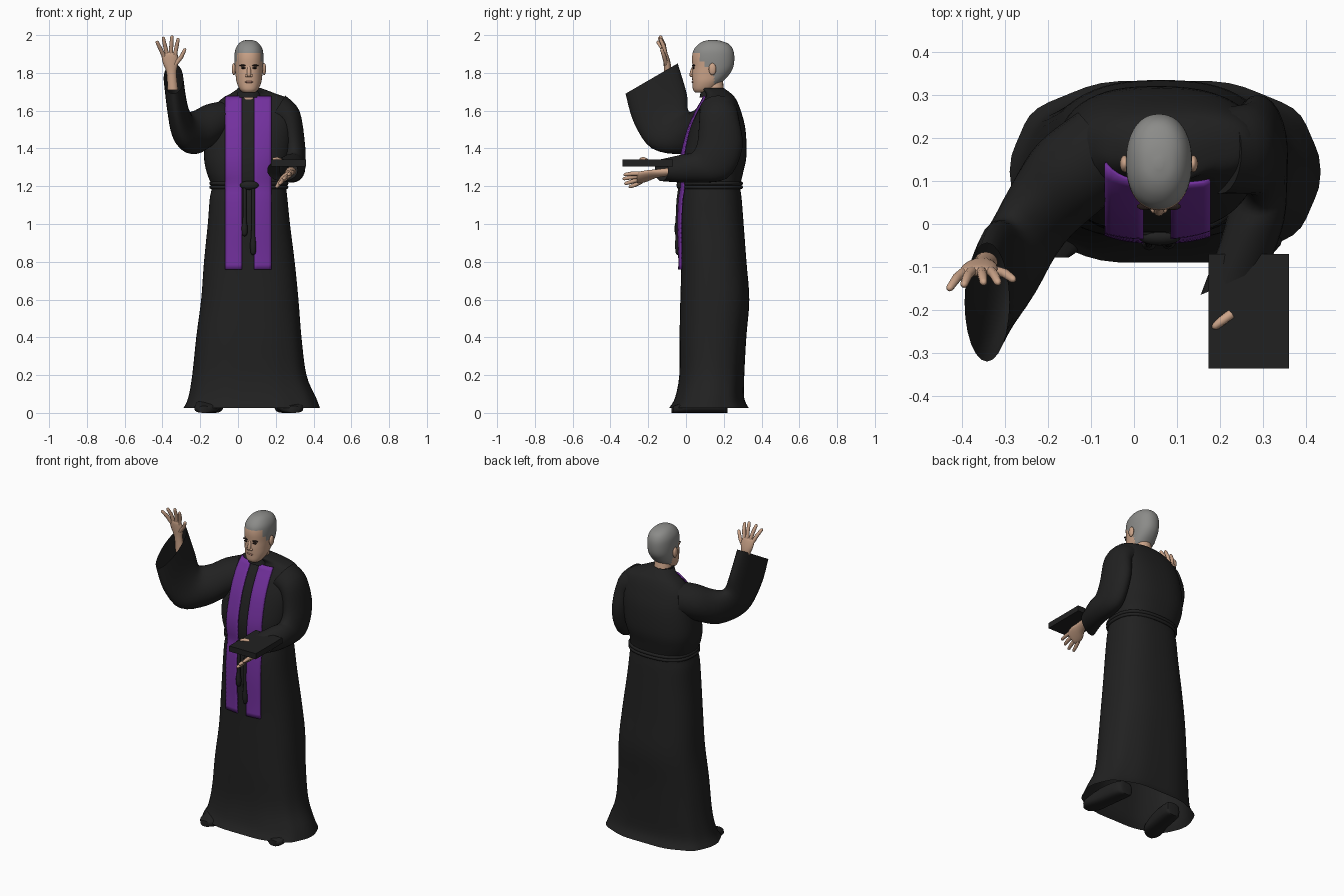
import bpy, bmesh, math
from mathutils import Vector as V

if "Cube" in bpy.data.objects:
    bpy.data.objects.remove(bpy.data.objects["Cube"])

def material(name, rgb):
    m = bpy.data.materials.new(name)
    m.diffuse_color = (*rgb, 1)
    m.use_nodes = True
    m.node_tree.nodes["Principled BSDF"].inputs["Base Color"].default_value = m.diffuse_color
    return m

BLACK = material("black cloth", (0.015, 0.015, 0.015))
PURPLE = material("purple cloth", (0.17, 0.03, 0.34))
SKIN = material("skin", (0.60, 0.37, 0.25))
HAIR = material("grey hair", (0.26, 0.26, 0.25))
DARK = material("dark brown", (0.02, 0.012, 0.01))
LIP = material("lips", (0.40, 0.20, 0.15))

def finish(name, bm, *mats, angle=50):
    bmesh.ops.recalc_face_normals(bm, faces=bm.faces)
    me = bpy.data.meshes.new(name)
    bm.to_mesh(me)
    bm.free()
    ob = bpy.data.objects.new(name, me)
    bpy.context.collection.objects.link(ob)
    for m in mats:
        me.materials.append(m)
    bpy.ops.object.select_all(action='DESELECT')
    ob.select_set(True)
    bpy.context.view_layer.objects.active = ob
    bpy.ops.object.shade_smooth_by_angle(angle=math.radians(angle))
    return ob

def smooth(rings, k):
    """Catmull-Rom refinement of rings, each a tuple of vectors."""
    out = []
    for i in range(len(rings) - 1):
        r = [rings[max(0, min(len(rings) - 1, i + d))] for d in (-1, 0, 1, 2)]
        for s in range(k):
            t = s / k
            out.append(tuple(0.5 * (2*b + (c - a)*t + (2*a - 5*b + 4*c - d)*t*t + (3*b - a - 3*c + d)*t**3)
                             for a, b, c, d in zip(*r)))
    return out + [rings[-1]]

def loft(bm, rings, n=24, p=2.0, caps=(True, True), wave=None):
    """Skin superellipse rings given as (centre, half axis, half axis)."""
    rows = []
    for c, u, v in rings:
        row = []
        for i in range(n):
            a = math.tau * i / n
            co, si = math.cos(a), math.sin(a)
            k = wave(a, c.z) if wave else 1
            row.append(bm.verts.new(c + u * k * math.copysign(abs(co)**(2/p), co)
                                    + v * k * math.copysign(abs(si)**(2/p), si)))
        rows.append(row)
    for r, s in zip(rows, rows[1:]):
        for i in range(n):
            bm.faces.new((r[i], r[(i+1) % n], s[(i+1) % n], s[i]))
    for row, cap in zip((rows[0], rows[-1]), caps):
        if cap:
            bm.faces.new(row)

def tube(bm, pts, radii, n=10):
    pts = [V(q) for q in pts]
    rings = []
    for i, q in enumerate(pts):
        d = (pts[min(i+1, len(pts)-1)] - pts[max(i-1, 0)]).normalized()
        u = d.cross(V((0.3, 1, 0.2))).normalized()
        rings.append((q, u * radii[i], d.cross(u) * radii[i]))
    d = (pts[-1] - pts[-2]).normalized() * radii[-1]
    c, u, v = rings[-1]
    rings += [(c + d*0.6, u*0.75, v*0.75), (c + d, u*0.2, v*0.2)]   # rounded tip
    loft(bm, rings, n)

def ellipsoid(bm, c, r, seg=16):
    g = bmesh.ops.create_uvsphere(bm, u_segments=seg, v_segments=seg // 2 + 2, radius=1)
    for q in g['verts']:
        q.co = V(c) + V((q.co.x*r[0], q.co.y*r[1], q.co.z*r[2]))

def sections(table):
    return [(V(((l+r)/2, (f+b)/2, z)), V(((r-l)/2, 0, 0)), V((0, (b-f)/2, 0))) for z, l, r, f, b in table]

# Robe: z, left, right, front, back
ROBE = smooth(sections([
    (.025, -.285, .43, -.092, .335), (.08, -.26, .41, -.06, .31), (.2, -.24, .36, -.037, .31),
    (.4, -.22, .335, -.035, .32), (.6, -.195, .32, -.03, .335), (.8, -.18, .30, -.025, .32),
    (1.0, -.16, .275, -.03, .305), (1.13, -.15, .262, -.025, .295), (1.2, -.14, .255, -.015, .288),
    (1.27, -.165, .258, -.02, .302), (1.36, -.18, .28, -.015, .32), (1.5, -.165, .295, .02, .315),
    (1.6, -.14, .295, .065, .29), (1.66, -.09, .27, .10, .265), (1.69, -.04, .20, .105, .24),
    (1.72, .005, .12, .08, .20)]), 4)
POW = 2.5
bm = bmesh.new()
loft(bm, ROBE, 56, POW, (False, True),
     lambda a, z: 1 + max(0, .6 - z) * .02 * math.cos(10*a))
finish("robe", bm, BLACK)

def front_y(x, z):
    """Front of the robe surface at x, z."""
    for (c, u, v), (c2, u2, v2) in zip(ROBE, ROBE[1:]):
        if c.z <= z <= c2.z:
            t = (z - c.z) / (c2.z - c.z)
            c, u, v = c.lerp(c2, t), u.lerp(u2, t), v.lerp(v2, t)
            d = min(.97, abs(x - c.x) / u.x)
            return c.y - v.y * (1 - d**POW)**(1/POW)
    return 0

# Stole: two strips hanging over the robe front
for name, x0, x1 in (("stole_right", -.067, .022), ("stole_left", .085, .177)):
    bm = bmesh.new()
    grid = [[bm.verts.new((x0 + (x1-x0)*i/6, front_y(x0 + (x1-x0)*i/6, .76 + .915*j/36) - .012, .76 + .915*j/36))
             for i in range(7)] for j in range(37)]
    for r, s in zip(grid, grid[1:]):
        for i in range(6):
            bm.faces.new((r[i], r[i+1], s[i+1], s[i]))
    ob = finish(name, bm, PURPLE)
    mod = ob.modifiers.new("thickness", 'SOLIDIFY')
    mod.thickness, mod.offset = .008, 0

# Rope belt, knot and hanging tassels
bm = bmesh.new()
for dz in (-.01, .01):
    c, u, v = next(r for r in ROBE if r[0].z >= 1.195)
    rows = []
    for i in range(48):
        a = math.tau * i / 48
        co, si = math.cos(a), math.sin(a)
        px = math.copysign(abs(co)**(2/POW), co) * (u.x + .003)
        py = math.copysign(abs(si)**(2/POW), si) * (v.y + .005)
        o = V((px, py, 0)).normalized()
        rows.append([bm.verts.new(V((c.x+px, c.y+py, 1.205+dz)) + o*.009*math.cos(b) + V((0, 0, .01*math.sin(b))))
                     for b in (k * math.tau / 8 for k in range(8))])
    for i in range(48):
        for k in range(8):
            r, s = rows[i], rows[(i+1) % 48]
            bm.faces.new((r[k], s[k], s[(k+1) % 8], r[(k+1) % 8]))
ellipsoid(bm, (.06, -.03, 1.205), (.05, .02, .024))
for x, zb in ((.035, .95), (.08, .85)):
    zs = [1.2 - (1.2 - zb) * i / 8 for i in range(9)]
    tube(bm, [(x, front_y(x, z) - .015, z) for z in zs], [.01]*6 + [.011, .017, .015])
finish("rope_belt", bm, BLACK)

# Sleeves
SLEEVES = {
    "raised_sleeve": [((-.06, .18, 1.555), (0, 0, .10), (.07, -.08, 0)), ((-.15, .11, 1.525), (0, 0, .11), (.075, -.075, 0)),
                      ((-.225, .02, 1.485), (0, .03, .115), (.065, -.06, 0)), ((-.285, -.085, 1.5), (0, .095, .10), (.065, -.03, 0)),
                      ((-.32, -.135, 1.61), (0, .14, .075), (.055, 0, 0)), ((-.342, -.182, 1.77), (0, .138, .08), (.052, 0, 0))],
    "lowered_sleeve": [((.2, .17, 1.6), (0, .1, 0), (.05, 0, .08)), ((.265, .175, 1.56), (0, .105, 0), (.06, 0, .04)),
                       ((.292, .18, 1.42), (0, .118, -.02), (.063, 0, 0)), ((.295, .125, 1.31), (0, .09, -.07), (.062, 0, 0)),
                       ((.28, 0, 1.295), (0, .01, -.075), (.07, .01, 0)), ((.235, -.13, 1.285), (0, 0, -.058), (.08, .035, 0))]}
for name, rings in SLEEVES.items():
    bm = bmesh.new()
    loft(bm, smooth([tuple(map(V, r)) for r in rings], 4), 24, caps=(True, False))
    finish(name, bm, BLACK)

# Hands: palm loft plus finger tubes
def hand(name, palm, fingers):
    bm = bmesh.new()
    loft(bm, smooth([tuple(map(V, r)) for r in palm], 3), 16)
    for f in fingers:
        tube(bm, f, [.0115, .011, .009][:len(f)])
    finish(name, bm, SKIN, angle=70)

hand("raised_hand",
     [((-.345, -.09, 1.71), (.028, 0, 0), (0, .025, 0)), ((-.352, -.095, 1.8), (.026, 0, 0), (0, .02, 0)),
      ((-.357, -.1, 1.85), (.04, 0, 0), (0, .019, 0)), ((-.362, -.108, 1.895), (.043, 0, 0), (0, .014, 0)),
      ((-.362, -.11, 1.91), (.034, 0, 0), (0, .008, 0))],
     [((-.393, -.11, 1.89), (-.412, -.125, 1.93), (-.428, -.148, 1.962)),
      ((-.375, -.108, 1.895), (-.387, -.12, 1.945), (-.395, -.14, 1.983)),
      ((-.355, -.108, 1.895), (-.353, -.118, 1.95), (-.35, -.135, 1.99)),
      ((-.335, -.108, 1.89), (-.325, -.118, 1.94), (-.317, -.135, 1.977)),
      ((-.332, -.105, 1.845), (-.30, -.115, 1.885), (-.282, -.128, 1.922))])
hand("holding_hand",
     [((.28, -.06, 1.28), (.028, 0, 0), (0, 0, .022)), ((.27, -.15, 1.268), (.028, .0, .01), (0, 0, .02)),
      ((.258, -.2, 1.256), (.04, 0, .025), (-.008, 0, .016)), ((.25, -.25, 1.245), (.036, 0, .028), (-.008, 0, .013)),
      ((.248, -.26, 1.242), (.028, 0, .02), (-.004, 0, .007))],
     [((.222, -.235, 1.225), (.212, -.27, 1.207), (.205, -.295, 1.198)),
      ((.237, -.245, 1.237), (.23, -.29, 1.223), (.222, -.318, 1.215)),
      ((.256, -.245, 1.252), (.25, -.295, 1.246), (.243, -.327, 1.24)),
      ((.275, -.24, 1.267), (.272, -.29, 1.266), (.268, -.322, 1.262)),
      ((.225, -.21, 1.336), (.205, -.225, 1.345), (.19, -.237, 1.343))])

# Book
bm = bmesh.new()
bmesh.ops.create_cube(bm, size=1)
for q in bm.verts:
    q.co = V((.267 + q.co.x*.187, -.203 + q.co.y*.266, 1.323 + q.co.z*.035))
finish("book", bm, BLACK, angle=30)

# Head with hair chosen by region
HX = .058
bm = bmesh.new()
loft(bm, smooth(sections([(z, HX-w, HX+w, f, b) for z, w, f, b in (
    (1.695, .03, .05, .12), (1.712, .049, .037, .15), (1.75, .065, .034, .19), (1.79, .071, .032, .228),
    (1.83, .075, .034, .25), (1.88, .077, .032, .256), (1.92, .073, .04, .25), (1.95, .058, .064, .23),
    (1.968, .036, .095, .19), (1.975, .008, .13, .15))]), 5), 48, 2.2)
for f in bm.faces:
    c = f.calc_center_median()
    f.material_index = int(c.z > 1.905 or (c.y > .075 and c.z > 1.865) or (c.y > .1 and c.z > 1.83)
                           or (c.y > .15 and c.z > 1.745))
finish("head", bm, SKIN, HAIR)

bm = bmesh.new()
tube(bm, [(HX, .15, 1.66), (HX, .145, 1.78)], [.052, .05], 20)
finish("neck", bm, SKIN)
bm = bmesh.new()
loft(bm, [(V((HX, .142, z)), V((r, 0, 0)), V((0, r, 0))) for z, r in ((1.67, .07), (1.72, .06))], 24)
finish("collar", bm, BLACK)

# Face details
bm = bmesh.new()
for s in (-1, 1):
    ellipsoid(bm, (HX + s*.08, .14, 1.82), (.011, .02, .032))
finish("ears", bm, SKIN)
bm = bmesh.new()
tube(bm, [(HX, .042, 1.835), (HX, .034, 1.81), (HX, .03, 1.79)], [.008, .011, .012])
for s in (-1, 1):
    ellipsoid(bm, (HX + s*.011, .034, 1.785), (.009, .01, .008), 10)
finish("nose", bm, SKIN)
bm = bmesh.new()
for s in (-1, 1):
    ellipsoid(bm, (HX + s*.03, .040, 1.826), (.014, .007, .005), 10)
    ellipsoid(bm, (HX + s*.032, .041, 1.839), (.02, .009, .005), 10)
finish("eyes_and_brows", bm, DARK)
bm = bmesh.new()
ellipsoid(bm, (HX, .036, 1.752), (.022, .006, .006), 12)
finish("mouth", bm, LIP)

# Shoes under the hem
bm = bmesh.new()
for x, y, t in ((-.15, .06, -.03), (.265, .07, .03)):
    loft(bm, smooth([(V((x + t*k, y + d, h)), V((w, 0, 0)), V((0, 0, h)))
                     for k, d, w, h in ((-1, .15, .025, .035), (-.7, .13, .052, .045), (0, 0, .058, .045),
                                        (.7, -.1, .06, .025), (1, -.138, .028, .018))], 3), 16, 3)
finish("shoes", bm, BLACK)
